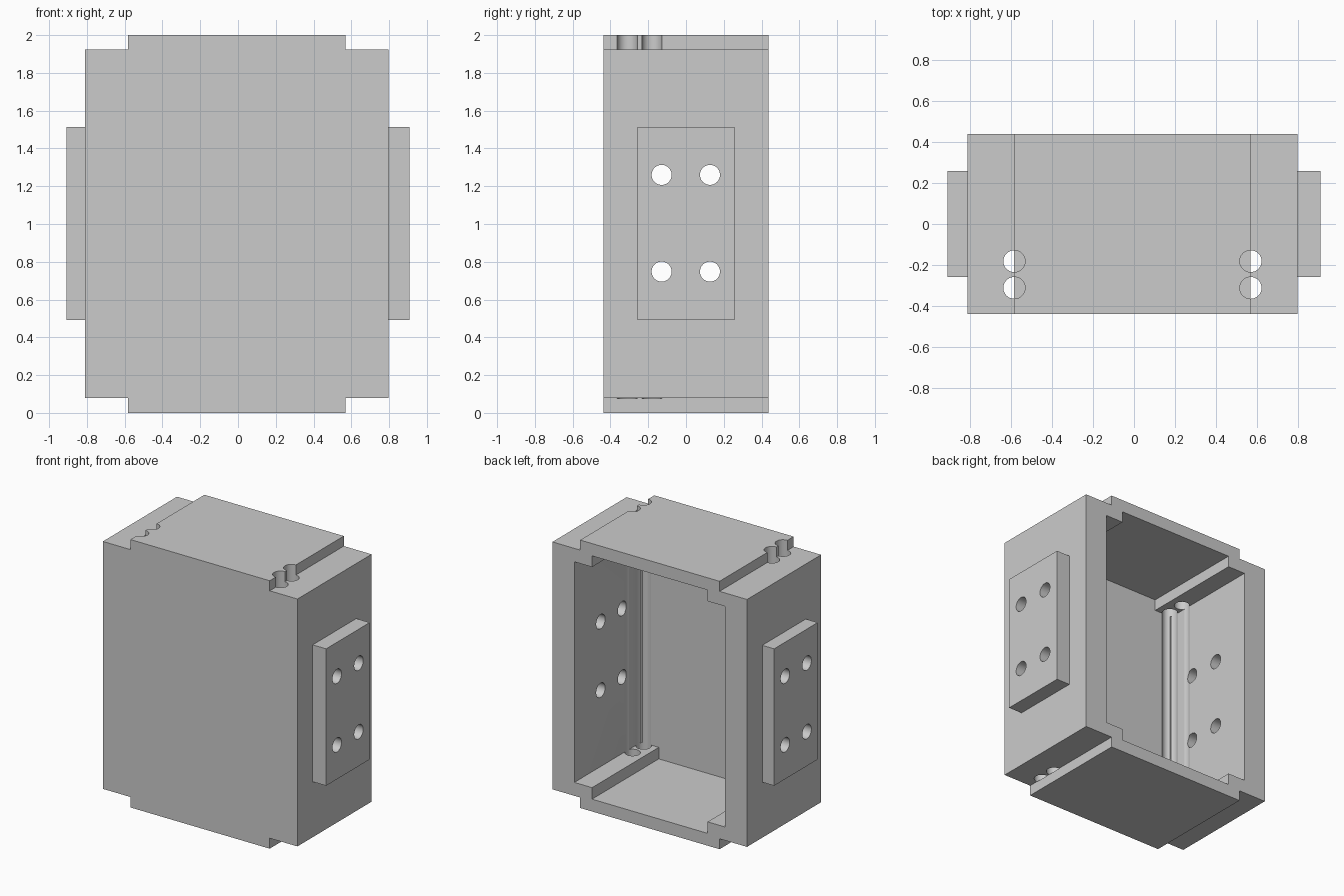
import bpy, bmesh, math
from mathutils import Matrix, Vector

cube = bpy.data.objects.get("Cube")
if cube:
    bpy.data.objects.remove(cube, do_unlink=True)

grey = bpy.data.materials.new("light_grey")
grey.use_nodes = True
grey.diffuse_color = (0.6, 0.6, 0.6, 1)
grey.node_tree.nodes["Principled BSDF"].inputs["Base Color"].default_value = (0.6, 0.6, 0.6, 1)


def finish(bm, name):
    bmesh.ops.recalc_face_normals(bm, faces=bm.faces)
    mesh = bpy.data.meshes.new(name)
    bm.to_mesh(mesh)
    bm.free()
    mesh.materials.append(grey)
    ob = bpy.data.objects.new(name, mesh)
    bpy.context.collection.objects.link(ob)
    return ob


def stepped_block(name, x0, x1, step_x0, step_x1, z0, z1, step_z0, step_z1, y0, y1):
    """Rectangle with raised centre sections at top and bottom, extruded along y."""
    outline = [(x0, step_z0), (step_x0, step_z0), (step_x0, z0), (step_x1, z0),
               (step_x1, step_z0), (x1, step_z0), (x1, step_z1), (step_x1, step_z1),
               (step_x1, z1), (step_x0, z1), (step_x0, step_z1), (x0, step_z1)]
    bm = bmesh.new()
    face = bm.faces.new([bm.verts.new((x, y0, z)) for x, z in outline])
    out = bmesh.ops.extrude_face_region(bm, geom=[face])
    moved = [v for v in out["geom"] if isinstance(v, bmesh.types.BMVert)]
    bmesh.ops.translate(bm, verts=moved, vec=(0, y1 - y0, 0))
    return finish(bm, name)


def box(name, low, high):
    low, high = Vector(low), Vector(high)
    bm = bmesh.new()
    bmesh.ops.create_cube(bm, size=1, matrix=Matrix.Translation((low + high) / 2)
                          @ Matrix.Diagonal((*(high - low), 1)))
    return finish(bm, name)


def drills(name, centres, length, axis):
    """Set of parallel round cutters."""
    turn = Matrix.Rotation(math.pi / 2, 4, "Y") if axis == "X" else Matrix()
    bm = bmesh.new()
    for c in centres:
        bmesh.ops.create_cone(bm, cap_ends=True, segments=48, radius1=0.053, radius2=0.053,
                              depth=length, matrix=Matrix.Translation(c) @ turn)
    return finish(bm, name)


def cut(target, cutter):
    mod = target.modifiers.new("cut", "BOOLEAN")
    mod.operation, mod.solver, mod.object = "DIFFERENCE", "EXACT", cutter
    bpy.context.view_layer.objects.active = target
    bpy.ops.object.modifier_apply(modifier=mod.name)


# Housing, closed at the front and open at the back
housing = stepped_block("housing", -0.81, 0.797, -0.583, 0.568,
                        0, 2, 0.078, 1.925, -0.437, 0.437)
cavity = stepped_block("cavity_cutter", -0.628, 0.616, -0.484, 0.47,
                       0.092, 1.908, 0.178, 1.825, -0.35, 0.6)

# Mounting pads on both sides
pads = [box("left_pad", (0.797, -0.257, 0.492), (0.908, 0.257, 1.514)),
        box("right_pad", (-0.908, -0.257, 0.492), (-0.81, 0.257, 1.514))]

# Screw holes through the pads, and cable holes from the top to the lower ledge
screws = drills("screw_hole_cutter",
                [(0, y, z) for y in (-0.129, 0.127) for z in (0.748, 1.26)], 2.4, "X")
bottom, top = 0.076, 2.1
cables = drills("cable_hole_cutter",
                [(x, y, (bottom + top) / 2) for x in (-0.583, 0.568) for y in (-0.181, -0.311)],
                top - bottom, "Z")

for cutter in (cavity, cables, screws):
    cut(housing, cutter)
for pad in pads:
    cut(pad, screws)
for cutter in (cavity, cables, screws):
    bpy.data.objects.remove(cutter, do_unlink=True)

# Smooth hole walls, sharp edges elsewhere
for ob in [housing] + pads:
    bpy.ops.object.select_all(action="DESELECT")
    ob.select_set(True)
    bpy.context.view_layer.objects.active = ob
    bpy.ops.object.shade_smooth_by_angle(angle=math.radians(30))
